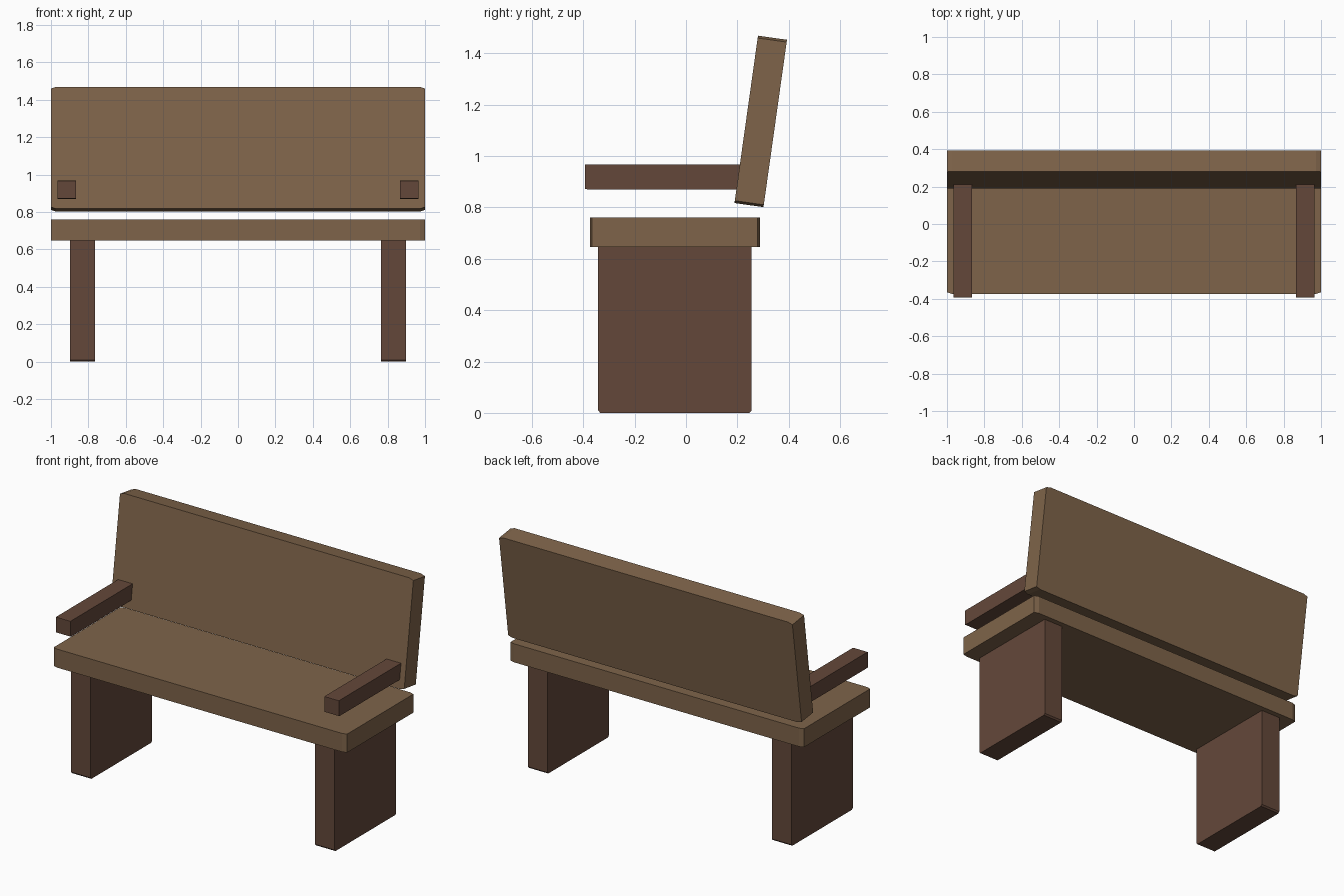
import bpy, bmesh, math
from mathutils import Matrix, Vector

if "Cube" in bpy.data.objects:
    bpy.data.objects.remove(bpy.data.objects["Cube"])


def material(name, color):
    mat = bpy.data.materials.new(name)
    mat.diffuse_color = color
    mat.use_nodes = True
    mat.node_tree.nodes["Principled BSDF"].inputs["Base Color"].default_value = mat.diffuse_color
    return mat


light_wood = material("light_wood", (0.21, 0.127, 0.068, 1))
dark_wood = material("dark_wood", (0.127, 0.064, 0.042, 1))


def board(name, center, size, grain, mat, tilt=0.0, chamfer=0.014):
    """Box whose edges along axis `grain` are chamfered in proportion to its size."""
    bm = bmesh.new()
    bmesh.ops.create_cube(bm, size=1)
    edges = [e for e in bm.edges
             if abs((e.verts[0].co - e.verts[1].co)[grain]) > 0.5]
    bmesh.ops.bevel(bm, geom=edges, offset=chamfer, offset_type='OFFSET',
                    segments=1, profile=0.5, affect='EDGES')
    bmesh.ops.scale(bm, vec=Vector(size), verts=bm.verts)
    bmesh.ops.rotate(bm, cent=(0, 0, 0), verts=bm.verts,
                     matrix=Matrix.Rotation(tilt, 3, 'X'))
    mesh = bpy.data.meshes.new(name)
    bm.to_mesh(mesh)
    bm.free()
    mesh.materials.append(mat)
    obj = bpy.data.objects.new(name, mesh)
    obj.location = center
    bpy.context.collection.objects.link(obj)
    return obj


# Seat plank and leaning backrest
board("seat", (0, -0.043, 0.703), (2, 0.663, 0.114), 2, light_wood)
board("backrest", (0, 0.291, 1.135), (2, 0.114, 0.658), 1, light_wood,
      tilt=math.radians(-8))

# Slab legs and armrests, one per side
for side, s in (("left", -1), ("right", 1)):
    board(side + "_leg", (s * 0.832, -0.043, 0.329), (0.133, 0.598, 0.658), 0, dark_wood)
    board(side + "_armrest", (s * 0.915, -0.076, 0.919), (0.099, 0.634, 0.097), 0, dark_wood)
